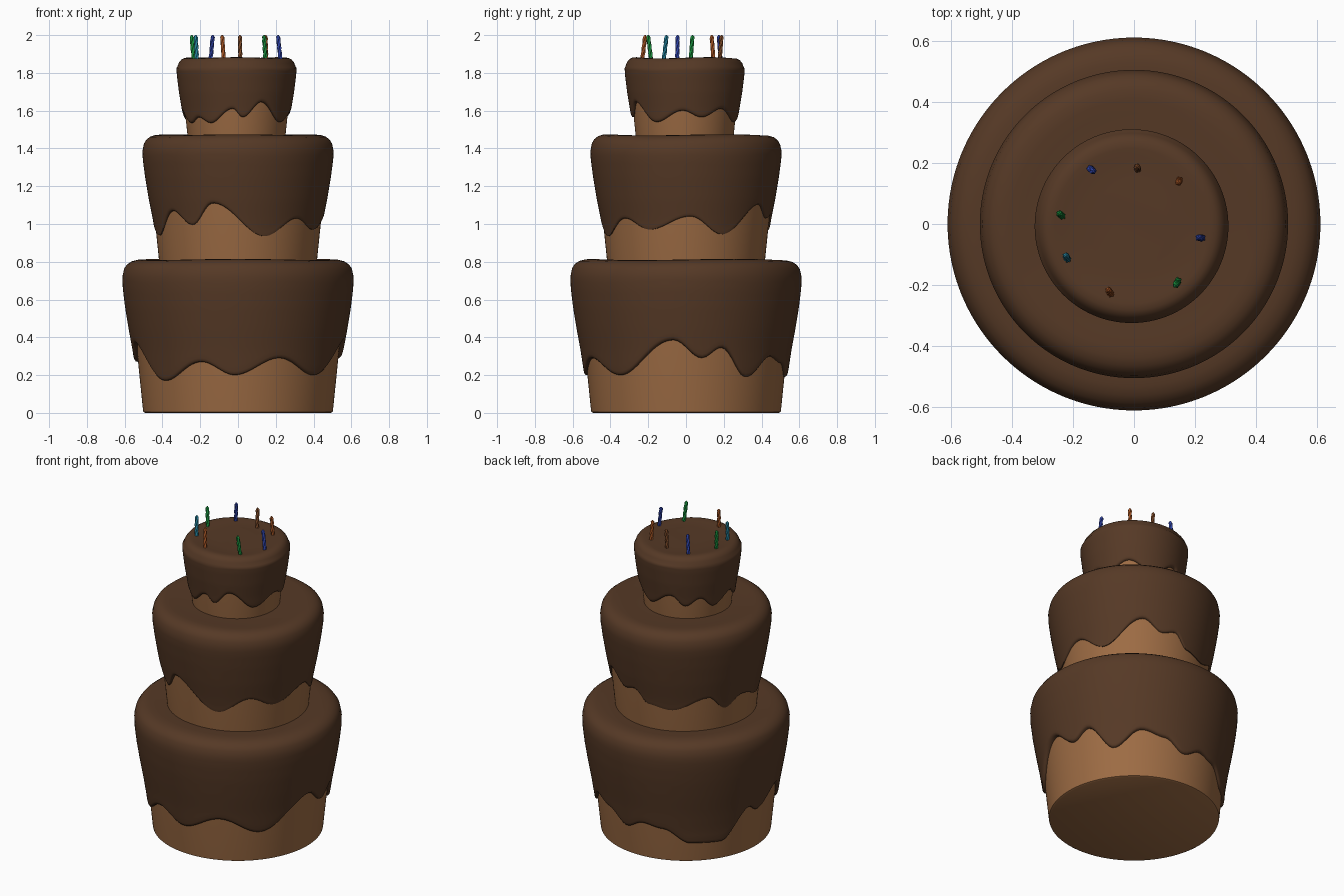
import bpy, bmesh
from math import sin, cos, pi, radians, degrees
from mathutils import Vector

if "Cube" in bpy.data.objects:
    bpy.data.objects.remove(bpy.data.objects["Cube"], do_unlink=True)


def material(name, rgb):
    m = bpy.data.materials.new(name)
    m.use_nodes = True
    colour = (*rgb, 1)
    m.diffuse_color = colour
    bsdf = next(n for n in m.node_tree.nodes if n.type == 'BSDF_PRINCIPLED')
    bsdf.inputs["Base Color"].default_value = colour
    return m


SPONGE = material("sponge brown", (0.34, 0.15, 0.058))
ICING = material("chocolate icing", (0.092, 0.041, 0.019))
WAX = {
    "green": material("green wax", (0.01, 0.30, 0.05)),
    "blue": material("blue wax", (0.03, 0.06, 0.42)),
    "teal": material("teal wax", (0.02, 0.24, 0.36)),
    "orange": material("orange wax", (0.42, 0.10, 0.02)),
    "brown": material("brown wax", (0.24, 0.08, 0.025)),
}


def skin(name, rings, mat, angle):
    """Skin a stack of equal rings, cap both ends and shade it."""
    bm = bmesh.new()
    loops = [[bm.verts.new(p) for p in ring] for ring in rings]
    n = len(loops[0])
    for a, b in zip(loops, loops[1:]):
        for i in range(n):
            j = (i + 1) % n
            bm.faces.new((a[i], a[j], b[j], b[i]))
    bm.faces.new(loops[0][::-1])
    bm.faces.new(loops[-1])
    bmesh.ops.recalc_face_normals(bm, faces=bm.faces)
    mesh = bpy.data.meshes.new(name)
    bm.to_mesh(mesh)
    bm.free()
    mesh.materials.append(mat)
    ob = bpy.data.objects.new(name, mesh)
    bpy.context.collection.objects.link(ob)
    bpy.ops.object.select_all(action='DESELECT')
    ob.select_set(True)
    bpy.context.view_layer.objects.active = ob
    bpy.ops.object.shade_smooth_by_angle(angle=radians(angle))
    return ob


def drip_height(keys, a):
    """Ease between the peaks and drips listed around the tier (degrees)."""
    keys = sorted(keys)
    keys = [(keys[-1][0] - 360, keys[-1][1])] + keys + [(keys[0][0] + 360, keys[0][1])]
    for (a0, z0), (a1, z1) in zip(keys, keys[1:]):
        if a0 <= a <= a1:
            t = (a - a0) / (a1 - a0)
            return z0 + (z1 - z0) * (1 - cos(pi * t)) / 2


def radius_at(side, z):
    """Icing radius at a height, side listed from top to bottom."""
    for (r0, z0), (r1, z1) in zip(side, side[1:]):
        if z >= z1:
            return r0 + (r1 - r0) * (z0 - z) / (z0 - z1)
    return side[-1][0]


COLUMNS, ROWS = 160, 16


def tier(name, centre, base, base_r, top, side, keys):
    cx, cy = centre
    angles = [2 * pi * i / COLUMNS for i in range(COLUMNS)]

    def sponge_r(z):
        return base_r + 0.1 * (z - base)

    # Sponge: a slightly flared drum with a rounded foot
    prof = [(base_r - 0.012, base), (base_r - 0.002, base + 0.005), (base_r, base + 0.015),
            (sponge_r(top - 0.12), top - 0.12)]
    skin(name + "_sponge", [[(cx + r * cos(a), cy + r * sin(a), z) for a in angles]
                            for r, z in prof], SPONGE, 40)

    # Icing: rounded crown, then walls running down to the drip line
    edge, start = side[0]
    crown = [(edge * f, top - d) for f, d in ((0.45, 0.004), (0.72, 0.004), (0.8, 0.0),
             (0.87, 0.002), (0.92, 0.01), (0.96, 0.026), (0.985, 0.048))]
    rings = [[(cx + r * cos(a), cy + r * sin(a), z + 0.003 * sin(3 * a) * (r > edge / 2))
              for a in angles] for r, z in crown]
    lows = [drip_height(keys, degrees(a)) for a in angles]
    for k in range(ROWS + 1):
        t = k / ROWS
        ring = []
        for a, low in zip(angles, lows):
            z = start + (low + 0.02 - start) * t
            r = radius_at(side, z)
            ring.append((cx + r * cos(a), cy + r * sin(a), z))
        rings.append(ring)
    # Rounded lip curling back into the sponge
    for f, lift in ((0.85, 0.009), (0.5, 0.001), (-0.4, 0.0)):
        ring = []
        for a, low in zip(angles, lows):
            inner = sponge_r(low)
            r = inner + (radius_at(side, low + 0.02) - inner) * f
            ring.append((cx + r * cos(a), cy + r * sin(a), low + lift))
        rings.append(ring)
    skin(name + "_icing", rings, ICING, 60)


# Bottom, middle and top tiers
tier("bottom", (0, 0), 0, 0.503, 0.812,
     [(0.612, 0.72), (0.61, 0.66), (0.598, 0.56), (0.58, 0.45), (0.558, 0.33), (0.538, 0.2),
      (0.53, 0.1)],
     [(353, .385), (9, .29), (20, .345), (37, .19), (55, .3), (70, .265), (84, .19),
      (97, .24), (110, .22), (128, .13), (148, .125), (168, .31), (175, .27), (194, .37),
      (223, .17), (249, .27), (268, .2), (294, .29), (319, .2)])
tier("middle", (0, 0), 0.79, 0.418, 1.472,
     [(0.506, 1.385), (0.504, 1.34), (0.492, 1.25), (0.472, 1.13), (0.452, 1.03), (0.434, 0.93)],
     [(3, 1.04), (26, .945), (57, 1.105), (72, 1.03), (83, 1.05), (95, .97), (113, .95),
      (142, 1.03), (157, .94), (172, 1.0), (198, .94), (221, 1.07), (237, .995),
      (253, 1.11), (289, .935), (314, 1.03), (334, .97)])
tier("top", (-0.008, -0.007), 1.45, 0.259, 1.88,
     [(0.318, 1.825), (0.316, 1.79), (0.305, 1.7), (0.29, 1.61), (0.279, 1.53)],
     [(358, 1.6), (19, 1.565), (43, 1.61), (73, 1.54), (105, 1.62), (122, 1.555),
      (140, 1.605), (158, 1.54), (185, 1.6), (209, 1.535), (224, 1.565), (240, 1.535),
      (266, 1.61), (277, 1.565), (297, 1.645), (327, 1.54)])


def candle(name, foot, tip, mat):
    """Slim candle with a twisted, ridged section."""
    a, b = Vector((*foot, 1.862)), Vector((*tip, 1.99))
    rings = []
    for k in range(15):
        t = k / 14
        c = a.lerp(b, t)
        rings.append([c + Vector((cos(v), sin(v), 0)) * (0.008 if i % 2 else 0.0115)
                      for i in range(10) for v in [2 * pi * i / 10 + 4 * t]])
    # Small point in the middle of the tip
    rings.append([b + (p - b) * 0.3 + Vector((0, 0, 0.01)) for p in rings[-1]])
    skin(name, rings, mat, 25)


# Ring of leaning candles: colour, foot and tip
CANDLES = [
    ("green", (-0.234, 0.024), (-0.245, 0.034)),
    ("teal", (-0.217, -0.118), (-0.224, -0.104)),
    ("blue", (-0.146, 0.184), (-0.134, 0.174)),
    ("orange", (-0.075, -0.232), (-0.084, -0.217)),
    ("brown", (0.012, 0.178), (0.01, 0.188)),
    ("green", (0.146, -0.184), (0.138, -0.2)),
    ("orange", (0.15, 0.146), (0.146, 0.136)),
    ("blue", (0.226, -0.046), (0.212, -0.045)),
]
for i, (colour, foot, tip) in enumerate(CANDLES):
    candle(f"{colour}_candle_{i + 1}", foot, tip, WAX[colour])
